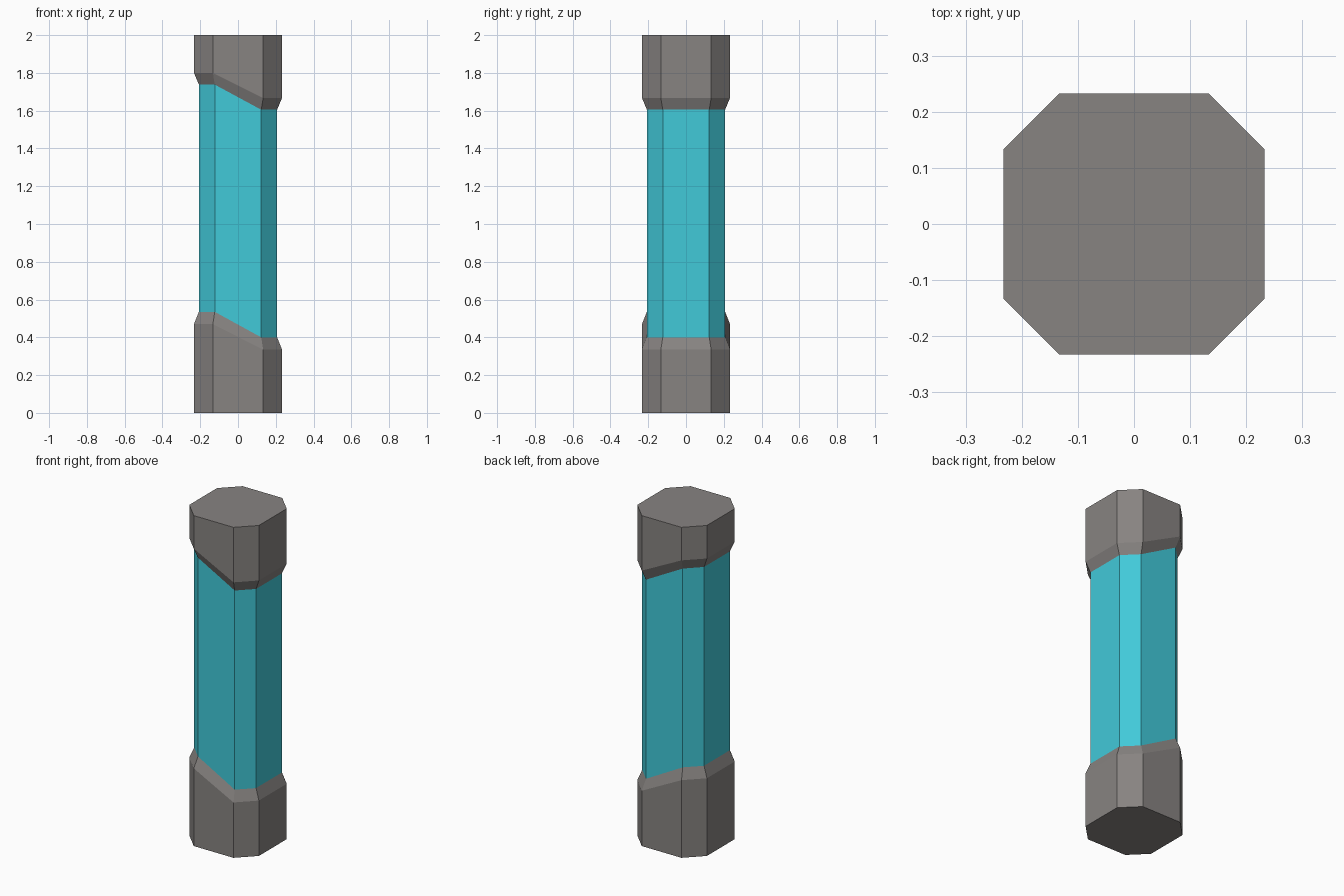
import bpy
import bmesh

if "Cube" in bpy.data.objects:
    bpy.data.objects.remove(bpy.data.objects["Cube"])

# Octagon sections: (half width, half length of the flat side)
OUTER = (0.233, 0.133)
INNER = (0.207, 0.123)


def material(name, rgb):
    mat = bpy.data.materials.new(name)
    mat.diffuse_color = (*rgb, 1.0)
    mat.use_nodes = True
    mat.node_tree.nodes["Principled BSDF"].inputs["Base Color"].default_value = mat.diffuse_color
    return mat


def loft(name, rings, mat, cap_bottom=False, cap_top=False):
    """Skin octagon rings, each given as (section, z on left half, z on right half)."""
    bm = bmesh.new()
    loops = []
    for (h, c), z_left, z_right in rings:
        points = [(h, -c), (h, c), (c, h), (-c, h), (-h, c), (-h, -c), (-c, -h), (c, -h)]
        loops.append([bm.verts.new((x, y, z_left if x < 0 else z_right)) for x, y in points])
    for low, high in zip(loops, loops[1:]):
        for i in range(8):
            j = (i + 1) % 8
            bm.faces.new((low[i], low[j], high[j], high[i]))
    if cap_bottom:
        bm.faces.new(loops[0][::-1])
    if cap_top:
        bm.faces.new(loops[-1])
    mesh = bpy.data.meshes.new(name)
    bm.to_mesh(mesh)
    bm.free()
    mesh.materials.append(mat)
    obj = bpy.data.objects.new(name, mesh)
    bpy.context.collection.objects.link(obj)
    return obj


grey = material("warm grey", (0.243, 0.229, 0.221))
cyan = material("cyan", (0.053, 0.587, 0.694))

# Lower end cap with slanted, bevelled rim
loft("lower_cap", [(OUTER, 0, 0), (OUTER, 0.47, 0.335), (INNER, 0.535, 0.40)],
     grey, cap_bottom=True)

# Coloured tube between the two slanted rims
loft("tube", [(INNER, 0.535, 0.40), (INNER, 1.738, 1.605)], cyan)

# Upper end cap, its rim slanting the same way
loft("upper_cap", [(INNER, 1.738, 1.605), (OUTER, 1.80, 1.667), (OUTER, 2, 2)],
     grey, cap_top=True)
